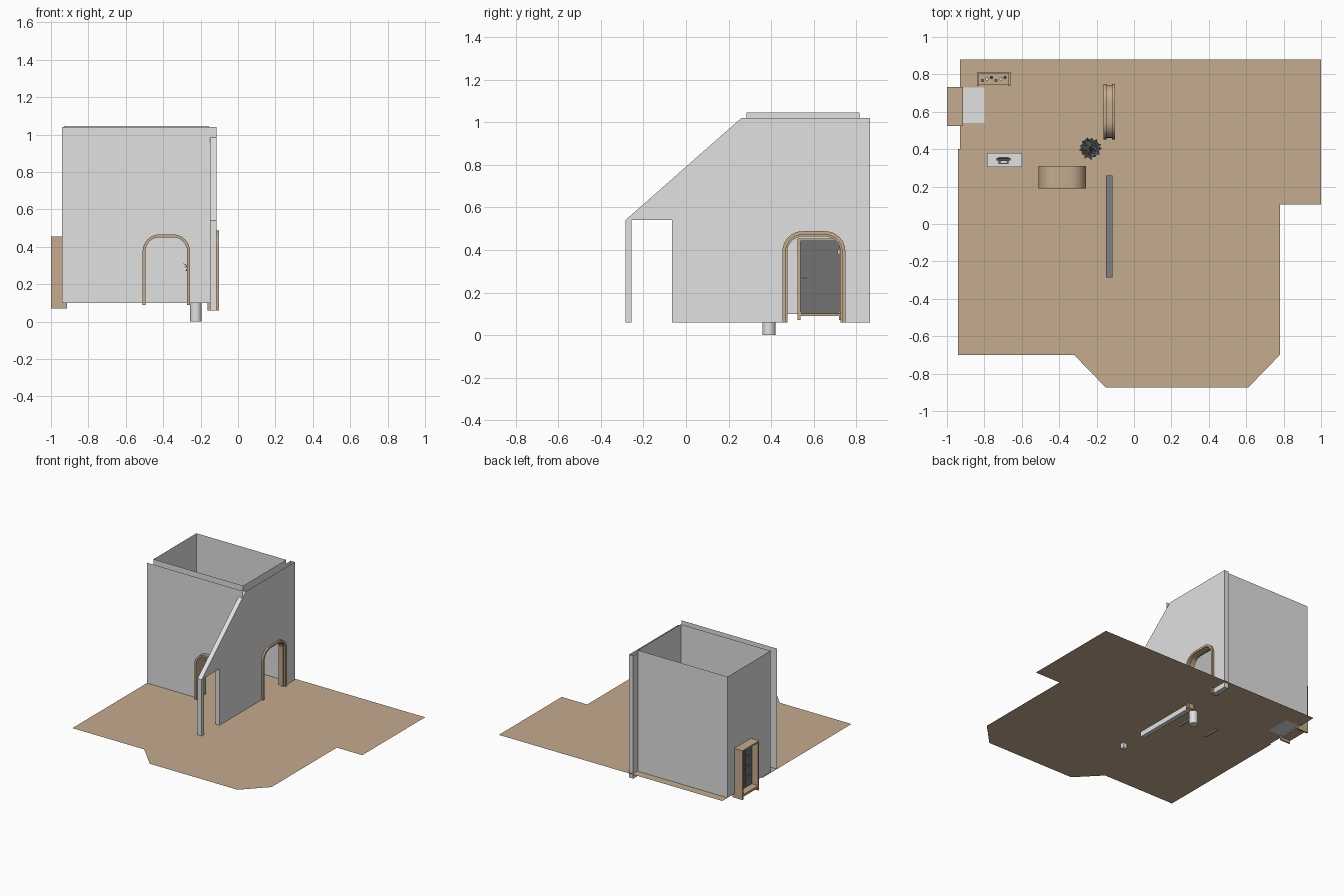
import bpy, bmesh, math, random
from mathutils import Vector, Matrix

if "Cube" in bpy.data.objects:
    bpy.data.objects.remove(bpy.data.objects["Cube"])

random.seed(4)

def material(name, rgb):
    m = bpy.data.materials.new(name)
    m.diffuse_color = (*rgb, 1)
    m.use_nodes = True
    m.node_tree.nodes["Principled BSDF"].inputs["Base Color"].default_value = m.diffuse_color
    return m

GREY = material("light grey", (0.75, 0.75, 0.75))
WOOD = material("tan wood", (0.56, 0.41, 0.275))
DARK = material("dark grey", (0.17, 0.17, 0.17))
LEAF = material("charcoal leaf", (0.07, 0.075, 0.08))

def finish(name, bm, mat, smooth=False):
    me = bpy.data.meshes.new(name)
    bm.to_mesh(me)
    bm.free()
    ob = bpy.data.objects.new(name, me)
    bpy.context.collection.objects.link(ob)
    me.materials.append(mat)
    if smooth:
        bpy.ops.object.select_all(action='DESELECT')
        ob.select_set(True)
        bpy.context.view_layer.objects.active = ob
        bpy.ops.object.shade_smooth_by_angle(angle=math.radians(35))
    return ob

def place(axis, p, d):
    """2D profile point plus depth along the axis -> 3D."""
    return {'x': (d, p[0], p[1]), 'y': (p[0], d, p[1]), 'z': (p[0], p[1], d)}[axis]

def sheet(name, pts, axis, d, mat, flip=False):
    bm = bmesh.new()
    f = bm.faces.new([bm.verts.new(place(axis, p, d)) for p in pts])
    f.normal_update()
    want = Vector(place(axis, (0, 0), -1 if flip else 1))
    if f.normal.dot(want) < 0:
        f.normal_flip()
    return finish(name, bm, mat)

def prism(name, pts, axis, a, b, mat, skip=(), smooth=False):
    bm = bmesh.new()
    va = [bm.verts.new(place(axis, p, a)) for p in pts]
    vb = [bm.verts.new(place(axis, p, b)) for p in pts]
    bm.faces.new(va[::-1])
    bm.faces.new(vb)
    n = len(pts)
    for i in range(n):
        if i not in skip:
            j = (i + 1) % n
            bm.faces.new((va[i], va[j], vb[j], vb[i]))
    bmesh.ops.recalc_face_normals(bm, faces=bm.faces[:])
    return finish(name, bm, mat, smooth)

def box(name, x, y, z, mat):
    return prism(name, [(x[0], y[0]), (x[1], y[0]), (x[1], y[1]), (x[0], y[1])], 'z', z[0], z[1], mat)

def cylinder(name, c, r, z0, z1, mat, n=24):
    pts = [(c[0] + r * math.cos(2 * math.pi * i / n), c[1] + r * math.sin(2 * math.pi * i / n)) for i in range(n)]
    return prism(name, pts, 'z', z0, z1, mat, smooth=True)

def arch(u0, u1, z0, z1, r, n=8):
    """Round-shouldered opening outline, from the left foot to the right foot."""
    pts = [(u0, z0)]
    for k in range(n + 1):
        a = math.pi - k * math.pi / 2 / n
        pts.append((u0 + r + r * math.cos(a), z1 - r + r * math.sin(a)))
    for k in range(n + 1):
        a = math.pi / 2 - k * math.pi / 2 / n
        pts.append((u1 - r + r * math.cos(a), z1 - r + r * math.sin(a)))
    return pts + [(u1, z0)]

def arch_band(name, u0, u1, z0, z1, r, t, axis, a, b):
    pts = arch(u0, u1, z0, z1, r) + arch(u0 + t, u1 - t, z0, z1 - t, r - t)[::-1]
    return prism(name, pts, axis, a, b, WOOD, smooth=True)

def wall_outline(u0, u1, z0, z1, hole):
    """Wall rectangle with an opening notched up from the floor."""
    return [(u0, z0)] + hole + [(u1, z0), (u1, z1), (u0, z1)]

F = 0.10                                   # floor level

# floor
sheet("floor", [(-0.94, -0.7), (-0.32, -0.7), (-0.15, -0.875), (0.61, -0.875), (0.78, -0.7),
                (0.78, 0.105), (1, 0.105), (1, 0.88), (-0.93, 0.88), (-0.93, 0.4), (-0.94, 0.4)],
      'z', F, WOOD)

# room walls (thin sheets)
front_hole = arch(-0.502, -0.265, F, 0.458, 0.085)
side_hole = arch(0.463, 0.738, F, 0.476, 0.085)
door_hole = [(0.532, F), (0.532, 0.445), (0.725, 0.445), (0.725, F)]
sheet("front_wall_outer", wall_outline(-0.94, -0.115, F, 1.04, front_hole), 'y', 0.22, GREY, True)
sheet("front_wall_inner", wall_outline(-0.93, -0.155, F, 1.045, front_hole), 'y', 0.285, GREY)
sheet("right_wall_lining", wall_outline(0.285, 0.815, F, 1.045, side_hole), 'x', -0.155, GREY, True)
sheet("left_wall", wall_outline(0.285, 0.815, F, 1.045, door_hole), 'x', -0.93, GREY)
sheet("back_wall", [(-0.93, F), (-0.155, F), (-0.155, 1.045), (-0.93, 1.045)], 'y', 0.815, GREY, True)

# sloping right wall with passage, post and arched opening; flat top stays open
slope = [(0.26, 1.02), (0.865, 1.02), (0.865, 0.06)]
slope += arch(0.463, 0.738, 0.06, 0.476, 0.085)[::-1]
slope += [(-0.065, 0.06), (-0.065, 0.54), (-0.255, 0.54), (-0.255, 0.06), (-0.285, 0.06), (-0.285, 0.54)]
prism("sloping_wall", slope, 'x', -0.15, -0.115, GREY, skip=(0,))

# arched door linings
arch_band("front_arch", -0.51, -0.257, 0.09, 0.466, 0.09, 0.015, 'y', 0.19, 0.31)
arch_band("side_arch_jamb", 0.461, 0.741, 0.06, 0.478, 0.087, 0.015, 'x', -0.147, -0.118)
for side, a in (("inner", -0.163), ("outer", -0.118)):
    arch_band("side_arch_casing_" + side, 0.453, 0.749, 0.06, 0.488, 0.095, 0.016, 'x', a, a + 0.017)

# entrance door frame
FX = (-1.0, -0.915)
for side, y in (("left", 0.525), ("right", 0.72)):
    box("door_jamb_" + side, FX, (y, y + 0.013), (0.07, 0.455), WOOD)
box("door_head", FX, (0.538, 0.72), (0.442, 0.455), WOOD)
box("door_sill", (-1.0, -0.915), (0.538, 0.72), (0.09, 0.108), WOOD)

# door leaf with raised panels, handle and hinge
box("door_leaf", (-0.945, -0.932), (0.538, 0.72), (0.108, 0.442), DARK)
for x in (-0.948, -0.932):
    for row in range(4):
        for col in range(2):
            y, z = 0.553 + col * 0.08, 0.122 + row * 0.079
            box("door_panel", (x, x + 0.003), (y, y + 0.07), (z, z + 0.068), DARK)
box("door_handle", (-0.929, -0.919), (0.543, 0.57), (0.265, 0.271), GREY)
box("door_hinge", (-0.932, -0.922), (0.713, 0.718), (0.38, 0.40), GREY)

# door mat
box("door_mat", (-0.915, -0.80), (0.54, 0.73), (F, F + 0.004), GREY)

# wooden rack on the back wall with small items
RX, RY = (-0.84, -0.66), (0.737, 0.812)
for i, x in enumerate((RX[0], RX[1] - 0.012)):
    box("rack_side_%d" % i, (x, x + 0.012), RY, (F, 0.36), WOOD)
box("rack_back", RX, (0.804, 0.812), (F, 0.36), WOOD)
for i, z in enumerate((0.12, 0.20, 0.28)):
    box("rack_shelf_%d" % i, (RX[0] + 0.012, RX[1] - 0.012), (0.742, 0.804), (z, z + 0.008), WOOD)
for i in range(6):
    x = -0.81 + i * 0.024
    cylinder("rack_item_%d" % i, (x, 0.775 + 0.008 * (i % 3 - 1)), 0.009, 0.288, 0.31 + 0.012 * (i % 3),
             (DARK, GREY, LEAF)[i % 3], 10)

# console table with telephone
box("console_top", (-0.785, -0.60), (0.305, 0.38), (0.28, 0.295), GREY)
for i, x in enumerate((-0.785, -0.612)):
    for j, y in enumerate((0.305, 0.368)):
        box("console_leg_%d%d" % (i, j), (x, x + 0.012), (y, y + 0.012), (F, 0.28), GREY)
box("phone_base", (-0.725, -0.67), (0.322, 0.358), (0.295, 0.31), DARK)
box("phone_handset", (-0.735, -0.66), (0.34, 0.352), (0.313, 0.322), LEAF)
box("phone_keys", (-0.712, -0.683), (0.325, 0.337), (0.31, 0.314), GREY)

# potted plant
cylinder("plant_pot", (-0.225, 0.39), 0.031, 0.0, 0.17, GREY)
bm = bmesh.new()
for s in range(9):
    a = s * 2.4
    tip = Vector((-0.235 + 0.033 * math.cos(a), 0.405 + 0.033 * math.sin(a), 0.25 + 0.011 * s))
    base = Vector((-0.225, 0.39, 0.165))
    w = Vector((0.0015, 0.0015, 0))
    bm.faces.new([bm.verts.new(p) for p in (base - w, base + w, tip + w, tip - w)])
    for k in range(6):                      # leaves around each stem tip
        b = a + k * math.pi / 3
        d = Vector((math.cos(b), math.sin(b), random.uniform(-0.3, 0.8))).normalized()
        side = d.cross(Vector((0, 0, 1))).normalized() * 0.008
        up = Vector((0, 0, 0.003))
        quad = (tip, tip + d * 0.016 + side + up, tip + d * 0.032, tip + d * 0.016 - side + up)
        bm.faces.new([bm.verts.new(p) for p in quad])
finish("plant_leaves", bm, LEAF)
